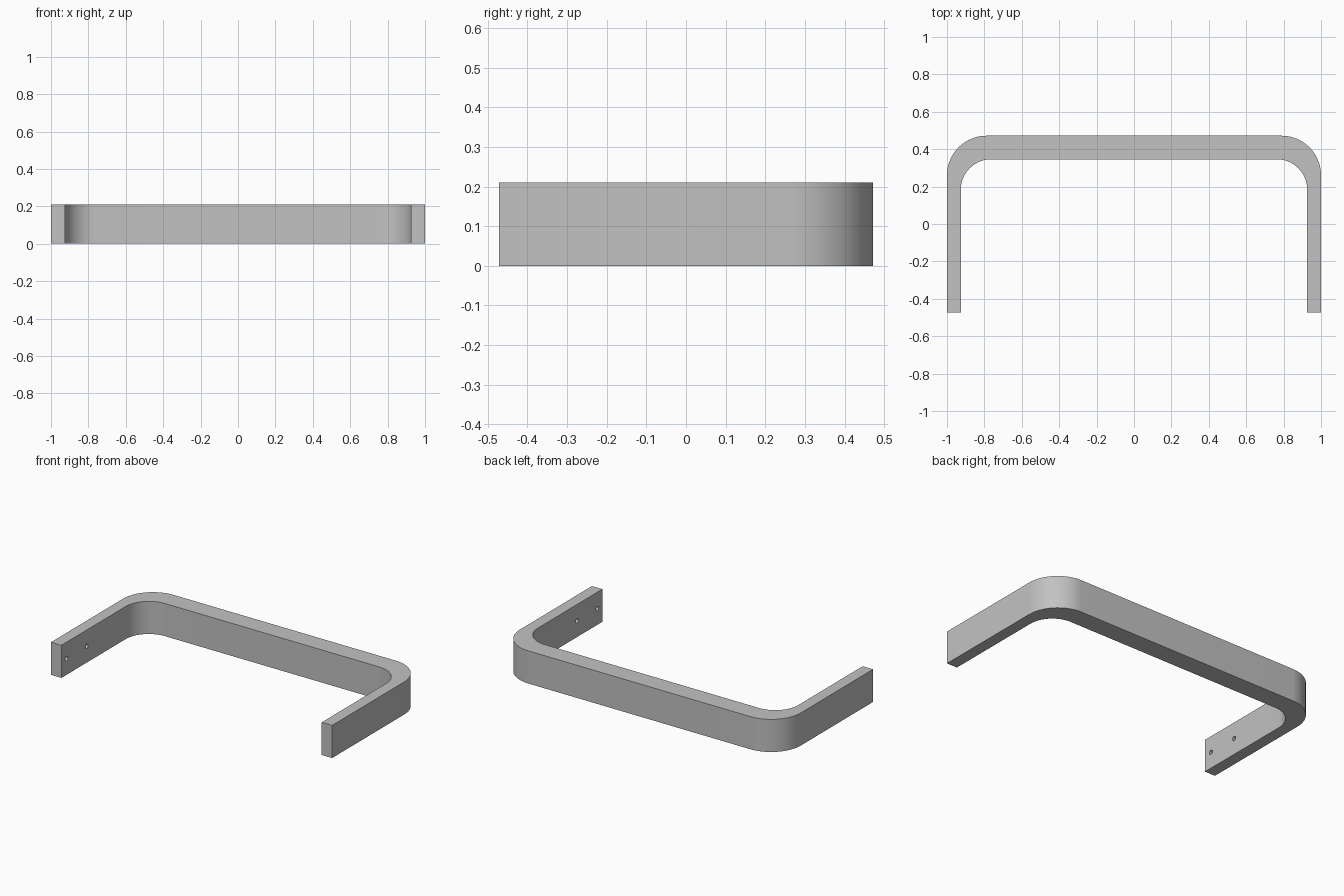
import bpy
import bmesh
from math import cos, sin, pi

if "Cube" in bpy.data.objects:
    bpy.data.objects.remove(bpy.data.objects["Cube"], do_unlink=True)

HEIGHT = 0.21
FRONT, BACK = -0.472, 0.472
ARM, BAR = 0.074, 0.126          # thickness of the arms and of the back bar
OUTER_R, INNER_R = 0.212, 0.163  # corner radii
SEGMENTS = 20

grey = bpy.data.materials.new("plain grey")
grey.use_nodes = True
colour = (0.54, 0.54, 0.54, 1)
grey.diffuse_color = colour
grey.node_tree.nodes["Principled BSDF"].inputs["Base Color"].default_value = colour


def rounded_u(half_width, back, radius):
    """Open U outline from the left front end round the back to the right."""
    half = [(half_width, FRONT)]
    for i in range(SEGMENTS + 1):
        a = pi / 2 * i / SEGMENTS
        half.append((half_width - radius + radius * cos(a),
                     back - radius + radius * sin(a)))
    return half + [(-x, y) for x, y in reversed(half)]


# Bracket: U-shaped outline extruded upwards
outer = rounded_u(1, BACK, OUTER_R)
inner = rounded_u(1 - ARM, BACK - BAR, INNER_R)
bm = bmesh.new()
base = bm.faces.new([bm.verts.new((x, y, 0)) for x, y in outer + inner[::-1]])
top = bmesh.ops.extrude_face_region(bm, geom=[base])["geom"]
bmesh.ops.translate(bm, vec=(0, 0, HEIGHT),
                    verts=[v for v in top if isinstance(v, bmesh.types.BMVert)])
bmesh.ops.recalc_face_normals(bm, faces=bm.faces)
mesh = bpy.data.meshes.new("u_bracket")
bm.to_mesh(mesh)
bm.free()
mesh.materials.append(grey)
bracket = bpy.data.objects.new("u_bracket", mesh)
bpy.context.collection.objects.link(bracket)

# Blind screw holes in the inner face of each arm
for side in (-1, 1):
    for y in (-0.42, -0.215):
        bpy.ops.mesh.primitive_cylinder_add(
            vertices=20, radius=0.014, depth=0.1,
            location=(side * (1 - ARM), y, HEIGHT / 2), rotation=(0, pi / 2, 0))
        cutter = bpy.context.object
        cutter.name = "hole_cutter"
        cutter.hide_render = True
        cutter.data.materials.append(grey)
        bpy.ops.object.select_all(action="DESELECT")
        bpy.context.view_layer.objects.active = bracket
        bracket.select_set(True)
        cut = bracket.modifiers.new("screw hole", "BOOLEAN")
        cut.operation = "DIFFERENCE"
        cut.solver = "EXACT"
        cut.object = cutter
        bpy.ops.object.modifier_apply(modifier=cut.name)
        bpy.data.objects.remove(cutter, do_unlink=True)

# Smooth corners, crisp edges
bpy.context.view_layer.objects.active = bracket
bracket.select_set(True)
bpy.ops.object.shade_smooth_by_angle(angle=pi / 6)
